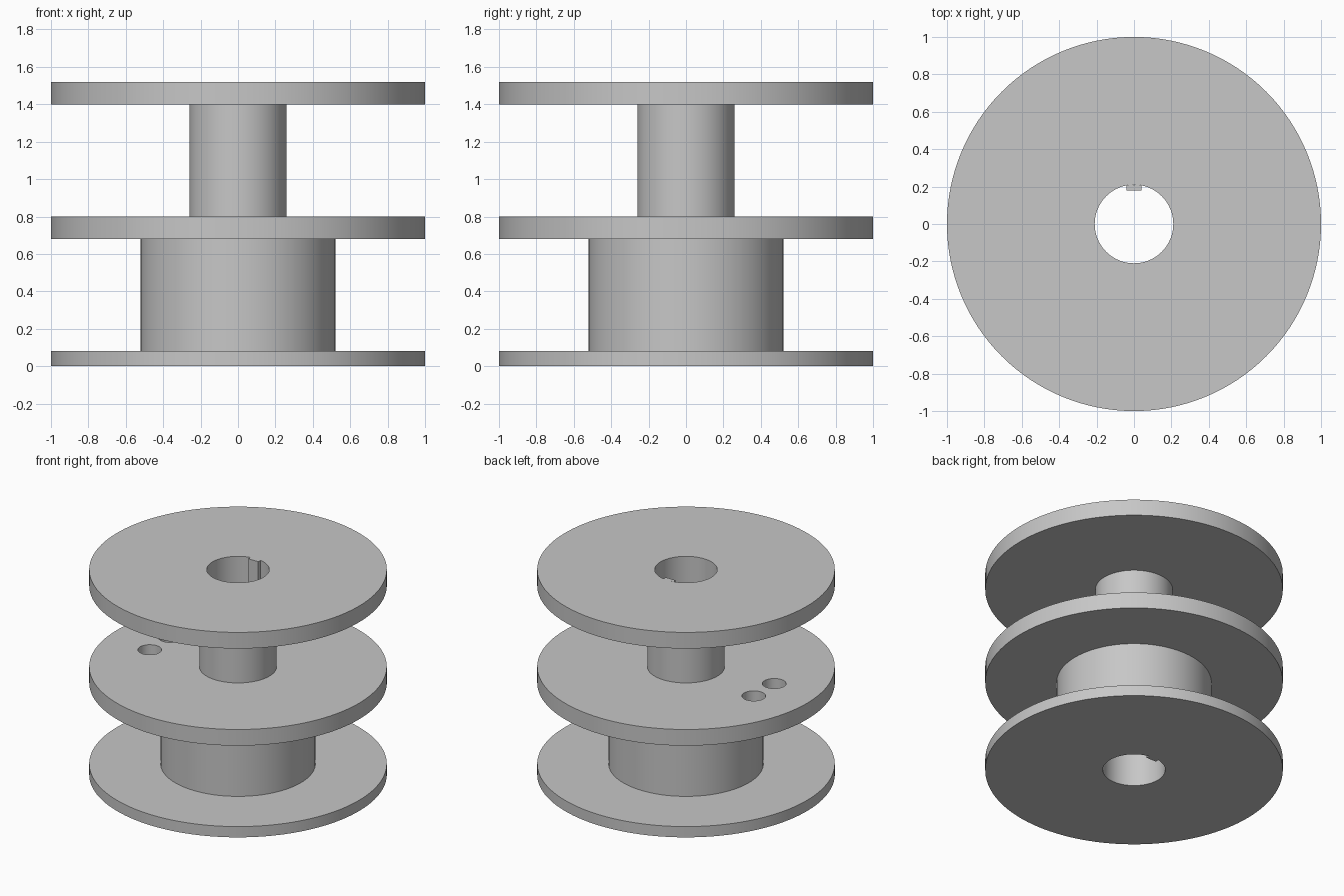
import bpy, bmesh, math

cube = bpy.data.objects.get("Cube")
if cube:
    bpy.data.objects.remove(cube, do_unlink=True)

SEGMENTS = 128
BORE = 0.21
HEIGHT = 1.52

metal = bpy.data.materials.new("grey metal")
metal.use_nodes = True
color = (0.57, 0.57, 0.57, 1)
metal.diffuse_color = color
metal.node_tree.nodes["Principled BSDF"].inputs["Base Color"].default_value = color


def add_object(name, bm):
    bmesh.ops.recalc_face_normals(bm, faces=bm.faces[:])
    mesh = bpy.data.meshes.new(name)
    bm.to_mesh(mesh)
    bm.free()
    obj = bpy.data.objects.new(name, mesh)
    mesh.materials.append(metal)
    bpy.context.collection.objects.link(obj)
    return obj


def smooth(obj):
    bpy.ops.object.select_all(action="DESELECT")
    obj.select_set(True)
    bpy.context.view_layer.objects.active = obj
    bpy.ops.object.shade_smooth_by_angle(angle=math.radians(30))


# Stepped spool: closed radius/height profile revolved around z
profile = [(BORE, 0), (1, 0), (1, 0.08), (0.52, 0.08), (0.52, 0.68),
           (1, 0.68), (1, 0.8), (0.26, 0.8), (0.26, 1.4),
           (1, 1.4), (1, HEIGHT), (BORE, HEIGHT)]
bm = bmesh.new()
ring = [bm.verts.new((r, 0, z)) for r, z in profile]
edges = [bm.edges.new((v, ring[(i + 1) % len(ring)])) for i, v in enumerate(ring)]
bmesh.ops.spin(bm, geom=ring + edges, cent=(0, 0, 0), axis=(0, 0, 1),
               angle=math.tau, steps=SEGMENTS, use_merge=True)
bmesh.ops.remove_doubles(bm, verts=bm.verts[:], dist=0.0001)
spool = add_object("spool", bm)

# Pair of round holes through the middle flange
bm = bmesh.new()
for y in (-0.12, 0.12):
    made = bmesh.ops.create_cone(bm, cap_ends=True, segments=48,
                                 radius1=0.08, radius2=0.08, depth=0.3)
    bmesh.ops.translate(bm, verts=made["verts"], vec=(-0.64, y, 0.74))
cutter = add_object("hole_cutter", bm)
cut = spool.modifiers.new("holes", "BOOLEAN")
cut.operation = "DIFFERENCE"
cut.solver = "EXACT"
cut.object = cutter
bpy.context.view_layer.objects.active = spool
spool.select_set(True)
bpy.ops.object.modifier_apply(modifier=cut.name)
bpy.data.objects.remove(cutter, do_unlink=True)
smooth(spool)

# Key along the bore: flat front, back following the bore wall
half = 0.04
outline = [(-half, 0.18), (half, 0.18)]
for i in range(5):
    x = half - half * i / 2
    outline.append((x, math.sqrt(BORE ** 2 - x ** 2)))
bm = bmesh.new()
base = bm.faces.new([bm.verts.new((x, y, 0)) for x, y in outline])
top = bmesh.ops.extrude_face_region(bm, geom=[base])["geom"]
bmesh.ops.translate(bm, vec=(0, 0, HEIGHT),
                    verts=[v for v in top if isinstance(v, bmesh.types.BMVert)])
add_object("bore_key", bm)
